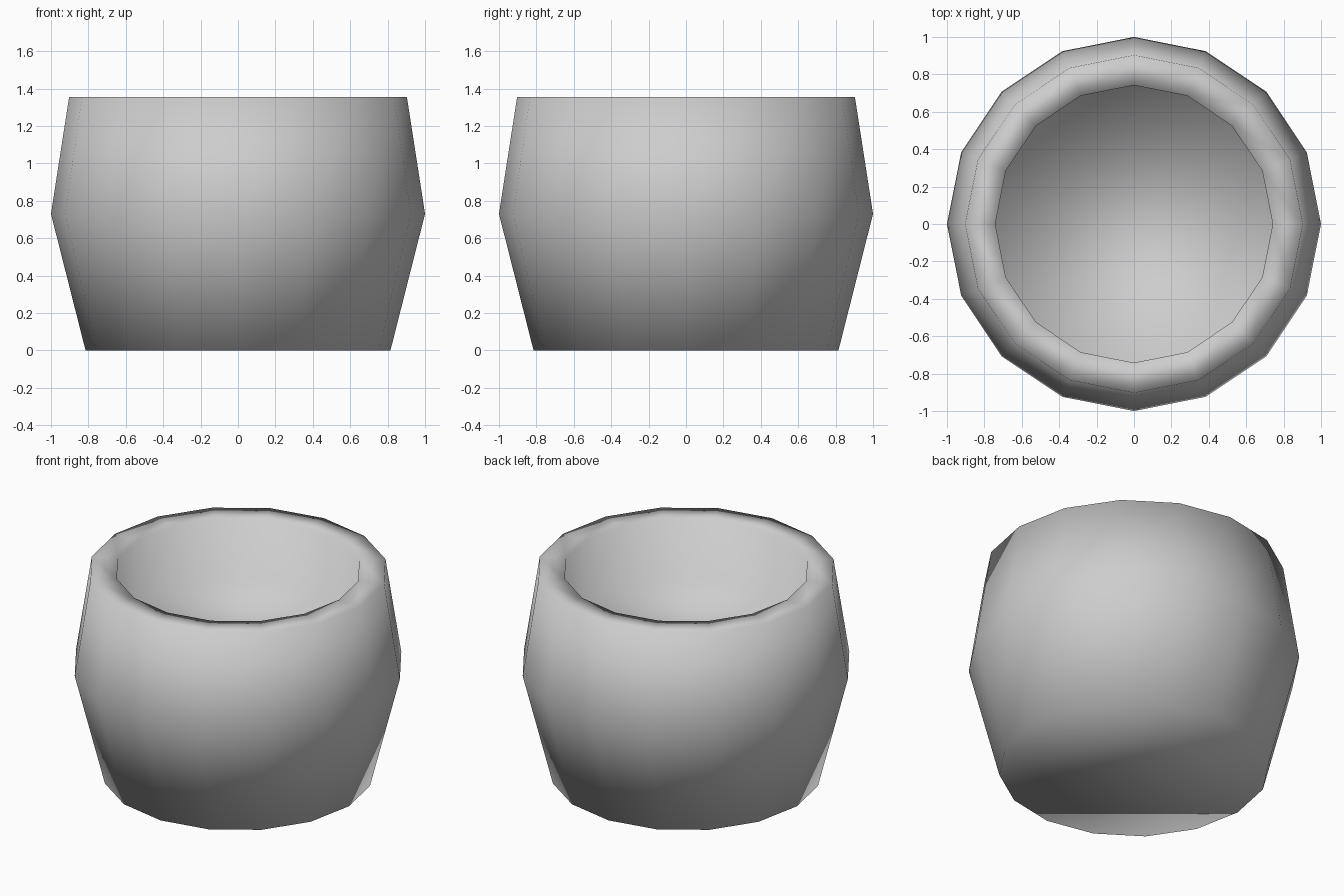
import bpy
import bmesh
from math import cos, sin, tau

SIDES = 16

# Remove the default cube
cube = bpy.data.objects.get("Cube")
if cube:
    bpy.data.objects.remove(cube, do_unlink=True)

# Single plain grey material
GREY = (0.61, 0.61, 0.61, 1)
grey = bpy.data.materials.new("light grey")
grey.use_nodes = True
grey.diffuse_color = GREY
grey.node_tree.nodes["Principled BSDF"].inputs["Base Color"].default_value = GREY

# Profile (radius, height): foot, belly, outer rim, inner rim, recessed floor
profile = [(0.815, 0), (1.0, 0.73), (0.903, 1.355),
           (0.742, 1.355), (0.742, 0.955)]

bm = bmesh.new()
rings = [[bm.verts.new((r * cos(tau * i / SIDES), r * sin(tau * i / SIDES), z))
          for i in range(SIDES)] for r, z in profile]

# Walls between neighbouring rings
for low, high in zip(rings, rings[1:]):
    for i in range(SIDES):
        j = (i + 1) % SIDES
        bm.faces.new((low[i], low[j], high[j], high[i]))

# Flat underside and inside floor
bm.faces.new(rings[0][::-1])
bm.faces.new(rings[-1])
bm.normal_update()

# Smooth shading throughout, rim and foot included
for face in bm.faces:
    face.smooth = True

mesh = bpy.data.meshes.new("round_pot")
bm.to_mesh(mesh)
bm.free()
mesh.materials.append(grey)
pot = bpy.data.objects.new("round_pot", mesh)
bpy.context.collection.objects.link(pot)
